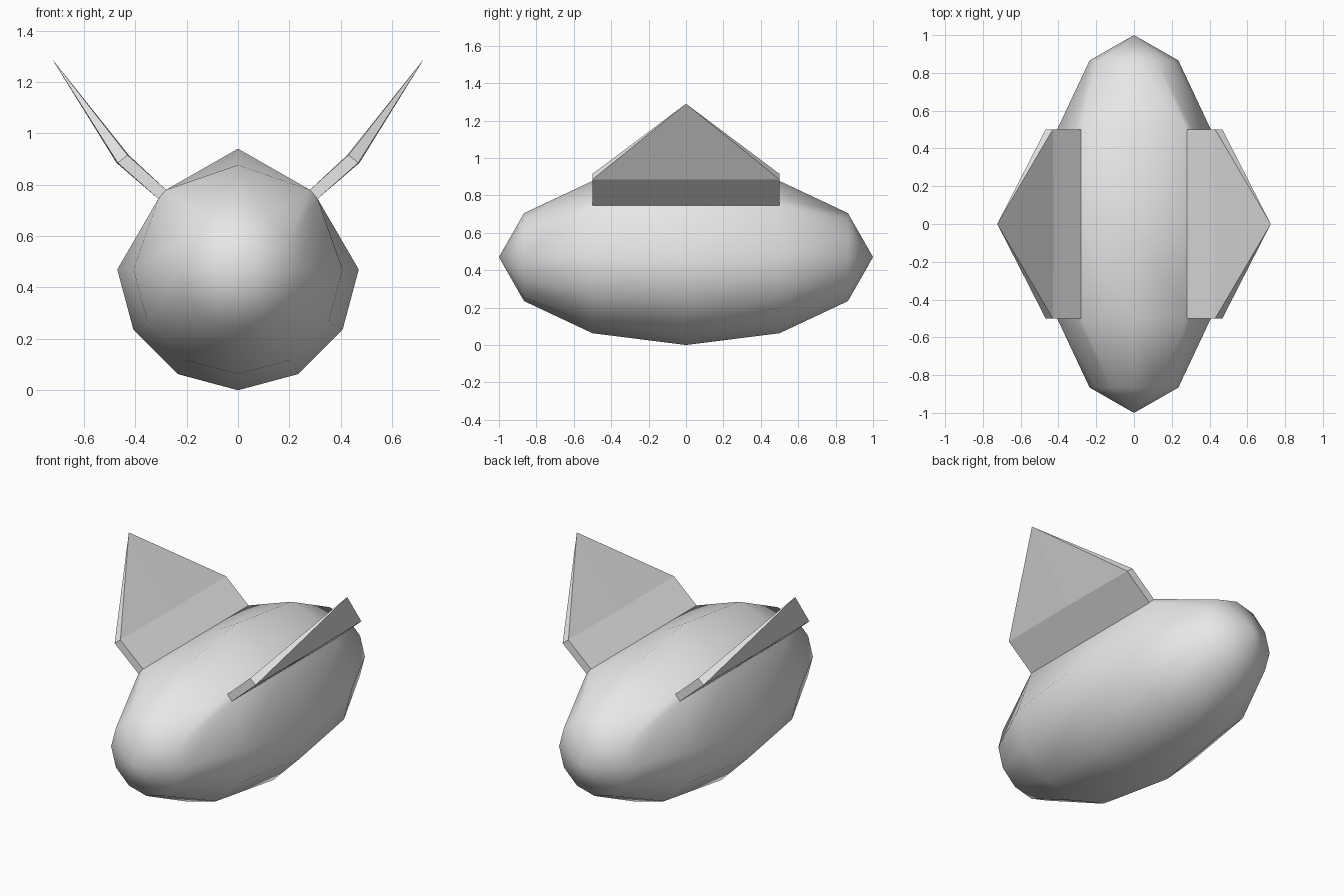
import bpy, bmesh
from math import sin, cos, radians

cube = bpy.data.objects.get("Cube")
if cube:
    bpy.data.objects.remove(cube, do_unlink=True)

grey = bpy.data.materials.new("plain_grey")
grey.use_nodes = True
grey.diffuse_color = (0.8, 0.8, 0.8, 1)
grey.node_tree.nodes["Principled BSDF"].inputs["Base Color"].default_value = (0.8, 0.8, 0.8, 1)

R = 0.47
SEGMENTS = 12
# Fin section seen from the front: inner (upper) and outer (lower) corners
BASE_IN, BASE_OUT = (0.28, 0.78), (0.31, 0.745)
MID_IN, MID_OUT = (0.43, 0.915), (0.468, 0.885)
TIP = (0.724, 1.29)


def finish(bm, name, smooth):
    bmesh.ops.recalc_face_normals(bm, faces=bm.faces)
    for f in bm.faces:
        f.smooth = smooth
    mesh = bpy.data.meshes.new(name)
    bm.to_mesh(mesh)
    bm.free()
    mesh.materials.append(grey)
    obj = bpy.data.objects.new(name, mesh)
    bpy.context.collection.objects.link(obj)


def body_point(lat, seg):
    # Middle rings are pinched together where the fins grow out
    y = sin(radians(lat))
    if abs(lat) <= 30 and seg in (1, 2, 4, 5):
        x, z = BASE_OUT if seg in (1, 5) else BASE_IN
        return (x if seg < 3 else -x, y, z)
    a = radians(seg * 30)
    r = R * cos(radians(lat))
    return (r * cos(a), y, R + r * sin(a))


# Faceted egg-shaped body with its poles at front and back
bm = bmesh.new()
lats = (-60, -30, 0, 30, 60)
rings = [[bm.verts.new(body_point(lat, s)) for s in range(SEGMENTS)] for lat in lats]
front, back = bm.verts.new((0, -1, R)), bm.verts.new((0, 1, R))
for s in range(SEGMENTS):
    n = (s + 1) % SEGMENTS
    bm.faces.new((front, rings[0][s], rings[0][n]))
    bm.faces.new((back, rings[-1][n], rings[-1][s]))
    for i in range(len(rings) - 1):
        if s in (1, 4) and i in (1, 2):
            continue  # slot filled by the fin
        bm.faces.new((rings[i][s], rings[i][n], rings[i + 1][n], rings[i + 1][s]))
finish(bm, "body", True)


# Flat-shaded fins: a straight root plate and a triangular blade
def fin(name, side):
    bm = bmesh.new()

    def column(p, bulge=0.0):
        return [bm.verts.new((side * (p[0] + (bulge if y == 0 else 0)), y, p[1]))
                for y in (-0.5, 0, 0.5)]

    base_in, base_out = column(BASE_IN), column(BASE_OUT)
    mid_in, mid_out = column(MID_IN, -0.005), column(MID_OUT, 0.005)
    tip = bm.verts.new((side * TIP[0], 0, TIP[1]))
    for low, high in ((base_in, mid_in), (base_out, mid_out)):
        for i in (0, 1):
            bm.faces.new((low[i], low[i + 1], high[i + 1], high[i]))
            bm.faces.new((high[i], high[i + 1], tip))
    for i in (0, 2):
        bm.faces.new((base_in[i], base_out[i], mid_out[i], mid_in[i]))
        bm.faces.new((mid_in[i], mid_out[i], tip))
    finish(bm, name, False)


fin("left_fin", 1)
fin("right_fin", -1)
